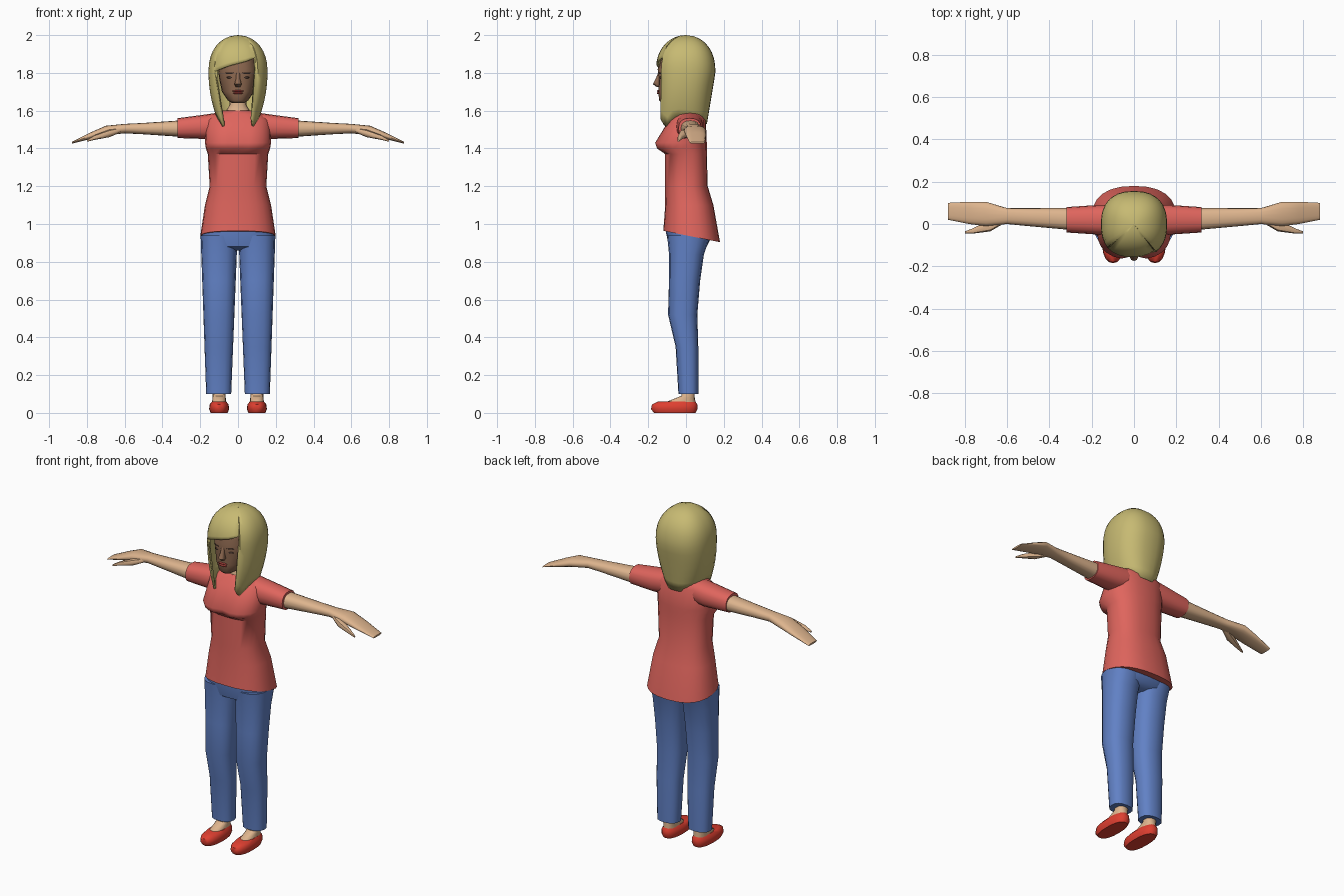
import bpy, bmesh, math
from mathutils import Matrix, Vector

if "Cube" in bpy.data.objects:
    bpy.data.objects.remove(bpy.data.objects["Cube"])


def material(name, red, green, blue):
    colour = (red, green, blue, 1)
    mat = bpy.data.materials.new(name)
    mat.use_nodes = True
    mat.diffuse_color = colour
    mat.node_tree.nodes["Principled BSDF"].inputs["Base Color"].default_value = colour
    return mat


skin = material("tan skin", red=.73, green=.46, blue=.27)
face = material("brown face", red=.27, green=.14, blue=.08)
lips = material("red lips", red=.45, green=.06, blue=.05)
dark = material("dark eyes", red=.07, green=.04, blue=.03)
blonde = material("blonde hair", red=.57, green=.49, blue=.17)
coral = material("coral shirt", red=.74, green=.13, blue=.11)
denim = material("blue denim", red=.12, green=.22, blue=.56)
scarlet = material("red shoes", red=.74, green=.05, blue=.03)


def finish(name, bm, mat, mirror=False, sharp_angle=50):
    """Turn a bmesh into a smooth-shaded object, optionally mirrored across x."""
    mesh = bpy.data.meshes.new(name)
    bm.to_mesh(mesh)
    bm.free()
    mesh.materials.append(mat)
    mesh.shade_smooth()
    mesh.set_sharp_from_angle(angle=math.radians(sharp_angle))
    obj = bpy.data.objects.new(name, mesh)
    bpy.context.collection.objects.link(obj)
    if mirror:
        obj.modifiers.new("Mirror", 'MIRROR')
    return obj


def outline(angle, left, right, front, back, squareness=2.4):
    """Point on a rounded-square cross-section; angle zero faces the front."""
    def bulge(value):
        return math.copysign(abs(value) ** (2 / squareness), value)
    across = (left + right) / 2 + (right - left) / 2 * bulge(math.sin(angle))
    along = (front + back) / 2 - (back - front) / 2 * bulge(math.cos(angle))
    return across, along


def loft(rings, sides=16, sideways=False):
    """Skin a stack of rings, stacked upwards or sideways along x."""
    bm = bmesh.new()
    rows = []
    for position, *extents in rings:
        row = []
        for i in range(sides):
            a, b = outline(math.tau * i / sides, *extents)
            row.append(bm.verts.new((position, a, b) if sideways else (a, b, position)))
        rows.append(row)
    for lower, upper in zip(rows, rows[1:]):
        for i in range(sides):
            bm.faces.new((lower[i - 1], lower[i], upper[i], upper[i - 1]))
    bm.faces.new(rows[0])
    bm.faces.new(rows[-1])
    bmesh.ops.recalc_face_normals(bm, faces=bm.faces)
    return bm


def body(z, width, front, back):
    return z, -width, width, front, back


def arm(x, front, back, low, high):
    return x, front, back, low, high


def leg(z, front, back):
    """Trouser legs widen steadily from ankle to hip."""
    return z, .04 * (1 - z), .165 + .035 * z, front, back


def foot(z, width, front, back):
    return z, .1 - width, .1 + width, front, back


# Shirt body with bust and a hem that dips at the back
bm = loft([
    body(z=.94, width=.2, front=-.12, back=.18),
    body(z=1.1, width=.175, front=-.11, back=.145),
    body(z=1.2, width=.15, front=-.11, back=.115),
    body(z=1.37, width=.16, front=-.11, back=.11),
    body(z=1.4, width=.17, front=-.16, back=.11),
    body(z=1.43, width=.175, front=-.17, back=.11),
    body(z=1.55, width=.17, front=-.09, back=.105),
    body(z=1.58, width=.13, front=-.065, back=.09),
    body(z=1.6, width=.08, front=-.05, back=.07),
], sides=24)
for v in bm.verts:
    if v.co.z < 1:
        v.co.z -= v.co.y / 5
    elif 1.38 < v.co.z < 1.5 and v.co.y < 0:
        v.co.y += .02 * math.exp(-(v.co.x / .04) ** 2)
finish("shirt_body", bm, coral)

# Sleeves
finish("sleeves", loft([
    arm(x=.1, front=-.05, back=.09, low=1.46, high=1.59),
    arm(x=.17, front=-.05, back=.09, low=1.45, high=1.58),
    arm(x=.32, front=-.04, back=.08, low=1.455, high=1.56),
], sideways=True), coral, mirror=True)

# Arms with flat mitten hands
finish("arms", loft([
    arm(x=.28, front=-.03, back=.075, low=1.46, high=1.55),
    arm(x=.5, front=-.01, back=.075, low=1.475, high=1.535),
    arm(x=.6, front=0, back=.075, low=1.48, high=1.53),
    arm(x=.7, front=-.01, back=.105, low=1.47, high=1.52),
    arm(x=.78, front=0, back=.105, low=1.45, high=1.485),
    arm(x=.88, front=.02, back=.1, low=1.425, high=1.435),
], sideways=True), skin, mirror=True)
finish("thumbs", loft([
    arm(x=.62, front=0, back=.04, low=1.485, high=1.51),
    arm(x=.68, front=-.035, back=.02, low=1.46, high=1.5),
    arm(x=.76, front=-.045, back=-.02, low=1.445, high=1.47),
    arm(x=.8, front=-.045, back=-.035, low=1.435, high=1.445),
], sides=8, sideways=True), skin, mirror=True)

# Jeans
finish("jeans_hips", loft([
    body(z=.86, width=.1, front=-.04, back=.06),
    body(z=.88, width=.185, front=-.09, back=.11),
    body(z=.95, width=.195, front=-.105, back=.145),
    body(z=.99, width=.19, front=-.105, back=.14),
], sides=24), denim)
finish("jeans_legs", loft([
    leg(z=.1, front=-.04, back=.065),
    leg(z=.35, front=-.055, back=.065),
    leg(z=.52, front=-.095, back=.06),
    leg(z=.7, front=-.09, back=.075),
    leg(z=.84, front=-.09, back=.095),
    leg(z=.94, front=-.1, back=.13),
]), denim, mirror=True)

# Feet and slip-on shoes
finish("feet", loft([
    foot(z=.03, width=.04, front=-.11, back=.05),
    foot(z=.06, width=.037, front=-.1, back=.05),
    foot(z=.09, width=.034, front=-.025, back=.045),
    foot(z=.15, width=.034, front=-.015, back=.045),
]), skin, mirror=True)
finish("shoes", loft([
    foot(z=0, width=.045, front=-.17, back=.05),
    foot(z=.02, width=.053, front=-.185, back=.06),
    foot(z=.045, width=.05, front=-.18, back=.06),
    foot(z=.06, width=.038, front=-.15, back=.05),
], sides=20), scarlet, mirror=True)

# Neck, head and nose
finish("neck", loft([
    body(z=1.54, width=.085, front=-.06, back=.07),
    body(z=1.605, width=.06, front=-.045, back=.06),
    body(z=1.63, width=.045, front=-.04, back=.055),
    body(z=1.7, width=.045, front=-.045, back=.06),
]), skin)
finish("head", loft([
    body(z=1.64, width=.03, front=-.13, back=-.04),
    body(z=1.655, width=.055, front=-.143, back=.03),
    body(z=1.7, width=.085, front=-.146, back=.09),
    body(z=1.77, width=.1, front=-.144, back=.11),
    body(z=1.82, width=.105, front=-.15, back=.12),
    body(z=1.93, width=.085, front=-.11, back=.1),
], sides=20), face)
finish("nose", loft([
    body(z=1.725, width=.012, front=-.155, back=-.12),
    body(z=1.74, width=.02, front=-.175, back=-.12),
    body(z=1.77, width=.011, front=-.16, back=-.12),
    body(z=1.8, width=.012, front=-.148, back=-.12),
], sides=10), face)


def oval(name, mat, centre, size, turn=0, mirror=False):
    """Small flattened ball for a facial feature."""
    bm = bmesh.new()
    bmesh.ops.create_uvsphere(bm, u_segments=12, v_segments=8, radius=1)
    place = Matrix.Translation(Vector(centre)) @ Matrix.Rotation(turn, 4, 'Z')
    bm.transform(place @ Matrix.Diagonal((*size, 1)))
    finish(name, bm, mat, mirror)


oval("upper_lip", lips, centre=(0, -.145, 1.704), size=(.03, .009, .005))
oval("lower_lip", lips, centre=(0, -.145, 1.693), size=(.026, .01, .006))
oval("eyes", dark, centre=(.043, -.133, 1.776), size=(.018, .006, .006), turn=.3, mirror=True)
oval("eyebrows", dark, centre=(.045, -.137, 1.8), size=(.024, .005, .003), turn=.3, mirror=True)

# Hair: columns of points, each running from the crown to its own tip height
CROWN, WIDEST = 2, 1.8


def hair_extents(z):
    """Rounded cap above the widest level, tapering locks below it."""
    if z > WIDEST:
        cap = math.sqrt(1 - ((z - WIDEST) / (CROWN - WIDEST)) ** 2.4)
        return -.157 * cap, .157 * cap, -.16 * cap, .156 * cap
    drop = (WIDEST - z) / .3
    width = .157 - .07 * drop ** 2
    return -width, width, -.16, .156 - .05 * drop


def tip_height(degrees):
    """Slanted fringe over the face, pointed front locks, slightly longer back."""
    if -49 < degrees < 37:
        return 1.85 + degrees / 1100
    front_lock = math.exp(-((abs(degrees) - 57) / 12) ** 2)
    back = max(0, -math.cos(math.radians(degrees)))
    return 1.56 - .05 * front_lock - .03 * back


bm = bmesh.new()
steps = 14
columns = []
for degrees in sorted([*range(-180, 180, 12), -50, 38]):
    column = []
    for i in range(steps + 1):
        z = CROWN - (CROWN - tip_height(degrees)) * (i / steps) ** 1.6
        x, y = outline(math.radians(degrees), *hair_extents(z))
        column.append(bm.verts.new((x, y, z)))
    columns.append(column)
for i, column in enumerate(columns):
    before = columns[i - 1]
    for k in range(steps):
        bm.faces.new((before[k], before[k + 1], column[k + 1], column[k]))
bmesh.ops.remove_doubles(bm, verts=bm.verts, dist=.0005)
hair = finish("hair", bm, blonde, sharp_angle=60)
shell = hair.modifiers.new("Thickness", 'SOLIDIFY')
shell.thickness = .01
shell.offset = -1
